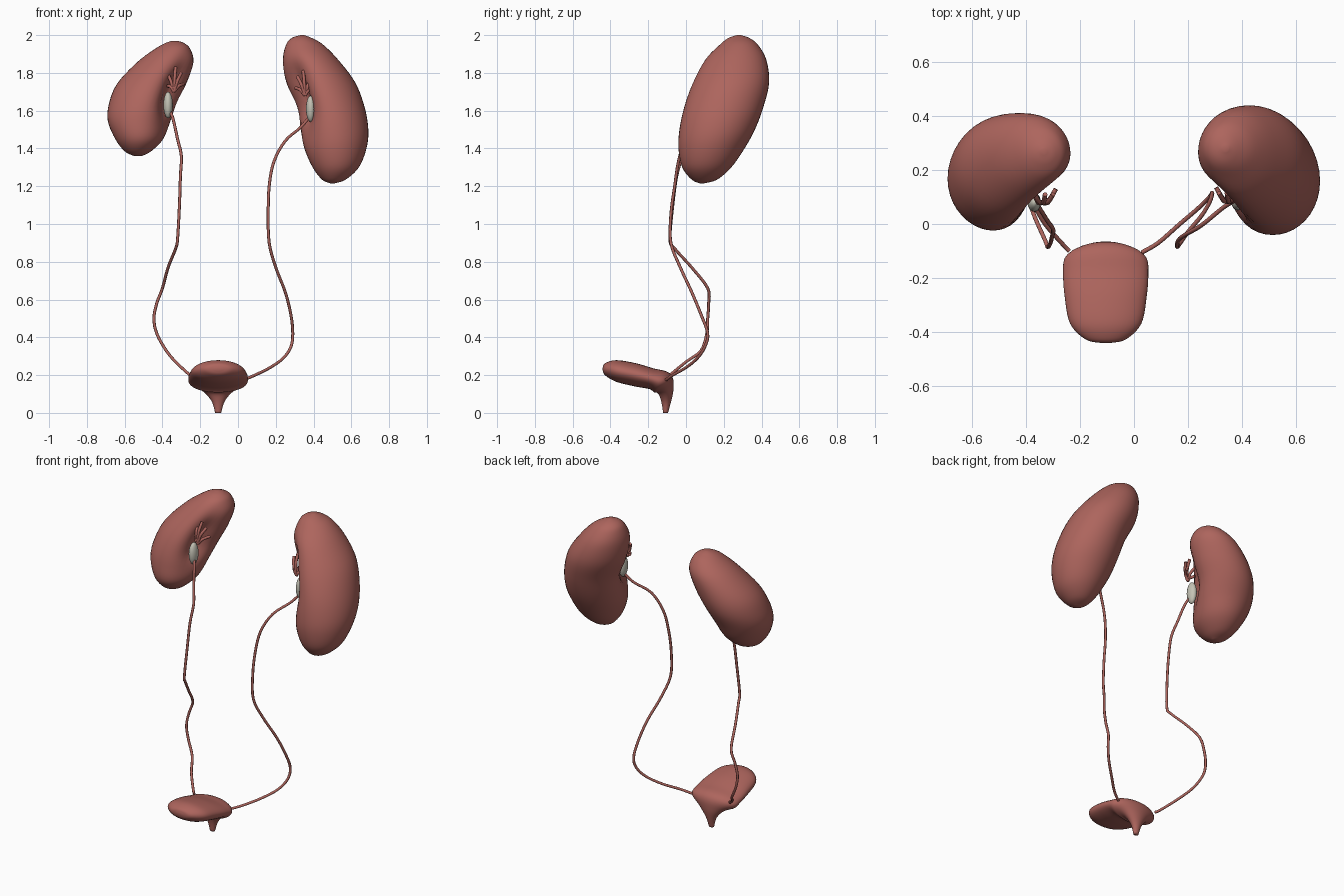
import bpy, math
from mathutils import Vector

if "Cube" in bpy.data.objects:
    bpy.data.objects.remove(bpy.data.objects["Cube"])

def material(name, color):
    m = bpy.data.materials.new(name)
    m.diffuse_color = color
    m.use_nodes = True
    m.node_tree.nodes["Principled BSDF"].inputs["Base Color"].default_value = m.diffuse_color
    return m

FLESH = material("flesh", (0.42, 0.13, 0.11, 1))
PALE = material("pale_lining", (0.55, 0.54, 0.46, 1))
N = 40

def spline(rows, steps):
    """Catmull-Rom interpolation through rows of numbers."""
    out = []
    for i in range(len(rows) - 1):
        p = [rows[max(0, min(len(rows) - 1, i + k))] for k in (-1, 0, 1, 2)]
        for s in range(steps):
            t = s / steps
            out.append([0.5 * (2*b + (c - a)*t + (2*a - 5*b + 4*c - d)*t*t + (3*b - a - 3*c + d)*t**3)
                        for a, b, c, d in zip(*p)])
    return out + [list(rows[-1])]

def loft(name, rings):
    """Skin closed rings of N points and cap both ends."""
    verts = [v for r in rings for v in r]
    faces = [(i*N + j, i*N + (j+1) % N, (i+1)*N + (j+1) % N, (i+1)*N + j)
             for i in range(len(rings) - 1) for j in range(N)]
    faces += [tuple(range(N))[::-1], tuple((len(rings)-1)*N + j for j in range(N))]
    me = bpy.data.meshes.new(name)
    me.from_pydata(verts, [], faces)
    me.polygons.foreach_set("use_smooth", [True] * len(me.polygons))
    me.materials.append(FLESH)
    ob = bpy.data.objects.new(name, me)
    bpy.context.collection.objects.link(ob)
    return ob

def tube(name, pts, radius):
    cu = bpy.data.curves.new(name, 'CURVE')
    cu.dimensions = '3D'
    cu.bevel_depth = radius
    cu.bevel_resolution = 2
    cu.use_fill_caps = True
    sp = cu.splines.new('POLY')
    path = spline(pts, 4)
    sp.points.add(len(path) - 1)
    for q, p in zip(sp.points, path):
        q.co = (*p, 1)
    sp.use_smooth = True
    cu.materials.append(FLESH)
    bpy.context.collection.objects.link(bpy.data.objects.new(name, cu))

def kidney(name, rows):
    """rows: z, xmin, xmax, ymin, ymax, hilum depth, hilum angle."""
    rings = []
    for z, x0, x1, y0, y1, d, ang in spline(rows, 5):
        ring = []
        for j in range(N):
            t = 2 * math.pi * j / N
            delta = math.remainder(t - math.radians(ang), 2 * math.pi)
            f = 1 - d * math.exp(-(delta / 0.5) ** 2)
            ring.append(((x0+x1)/2 + (x1-x0)/2 * f * math.cos(t),
                         (y0+y1)/2 + (y1-y0)/2 * f * math.sin(t), z))
        rings.append(ring)
    loft(name, rings)

# Kidneys, with the hilum facing forward and inward
kidney("kidney_large", [
    (1.215, .49, .51, .075, .095, 0, -150), (1.235, .445, .57, .03, .165, 0, -150),
    (1.30, .395, .64, -.02, .24, 0, -150), (1.40, .35, .68, -.04, .31, .03, -150),
    (1.50, .325, .69, -.035, .365, .15, -152), (1.62, .30, .67, -.01, .41, .42, -150),
    (1.75, .25, .62, .035, .44, .36, -140), (1.87, .237, .53, .10, .425, .12, -130),
    (1.95, .255, .45, .18, .38, 0, -130), (1.985, .285, .39, .225, .335, 0, -130),
    (2.0, .33, .35, .27, .29, 0, -130)])
kidney("kidney_small", [
    (1.36, -.55, -.51, .09, .12, 0, -30), (1.385, -.60, -.46, .03, .20, 0, -30),
    (1.45, -.65, -.395, -.02, .28, .02, -30), (1.55, -.69, -.35, -.02, .34, .15, -30),
    (1.65, -.68, -.31, .0, .39, .38, -32), (1.75, -.635, -.265, .04, .41, .36, -40),
    (1.86, -.53, -.235, .11, .405, .12, -50), (1.93, -.435, -.255, .17, .36, 0, -50),
    (1.96, -.38, -.29, .22, .31, 0, -50), (1.97, -.345, -.325, .26, .28, 0, -50)])

# Bladder with its neck: y, z, half width, half height, tilt
rings = []
for y, z, w, h, a in spline([
        (-.441, .232, .02, .008, 0), (-.428, .231, .075, .032, 0), (-.37, .222, .132, .057, 0),
        (-.27, .202, .152, .062, 0), (-.18, .18, .158, .056, 12), (-.125, .157, .148, .065, 42),
        (-.107, .115, .08, .043, 72), (-.105, .06, .034, .026, 90), (-.108, 0, .016, .013, 90)], 5):
    a = math.radians(a)
    ring = []
    for j in range(N):
        t = 2 * math.pi * j / N
        u = h * math.sin(t)
        ring.append((-.105 + w * math.cos(t), y + u * math.sin(a), max(0, z + u * math.cos(a))))
    rings.append(ring)
loft("bladder", rings)

# Ureters
tube("ureter_long", [
    (.03, -.105, .175), (.09, -.07, .20), (.17, 0, .24), (.24, .06, .29), (.28, .10, .35), (.29, .115, .42),
    (.28, .08, .52), (.25, .03, .64), (.20, -.03, .77), (.165, -.08, .90), (.16, -.08, 1.05),
    (.165, -.06, 1.20), (.19, -.04, 1.33), (.25, -.005, 1.44), (.33, .06, 1.51), (.38, .09, 1.57)], .008)
tube("ureter_short", [
    (-.24, -.10, .195), (-.26, -.08, .205), (-.33, 0, .27), (-.38, .08, .33), (-.43, .11, .42), (-.445, .115, .50),
    (-.43, .12, .58), (-.40, .115, .66), (-.37, .03, .77), (-.33, -.06, .87), (-.32, -.085, .92),
    (-.31, -.07, 1.10), (-.305, -.05, 1.25), (-.30, -.02, 1.36), (-.32, .01, 1.45),
    (-.345, .05, 1.56), (-.37, .09, 1.62)], .008)

# Pale renal pelvis and branching vessels in each hilum
for tag, side, c in (("large", 1, (.385, .085, 1.61)), ("small", -1, (-.37, .08, 1.63))):
    bpy.ops.mesh.primitive_uv_sphere_add(segments=16, ring_count=10, location=c)
    ob = bpy.context.object
    ob.name = "pelvis_" + tag
    ob.scale = (.025, .035, .07)
    bpy.ops.object.shade_smooth()
    ob.data.materials.append(PALE)
    root = Vector(c) + Vector((-.03 * side, 0, .07))
    for i, (dx, dy, dz) in enumerate([(-.04, .03, .10), (-.01, .03, .13), (.03, .04, .09),
                                      (-.05, .05, .04), (.03, .03, .03)]):
        tip = root + Vector((dx * side, dy, dz))
        mid = (root + tip) / 2 + Vector((0, -.015, .01))
        tube(f"vessel_{tag}_{i}", [tuple(root), tuple(mid), tuple(tip)], .009)
